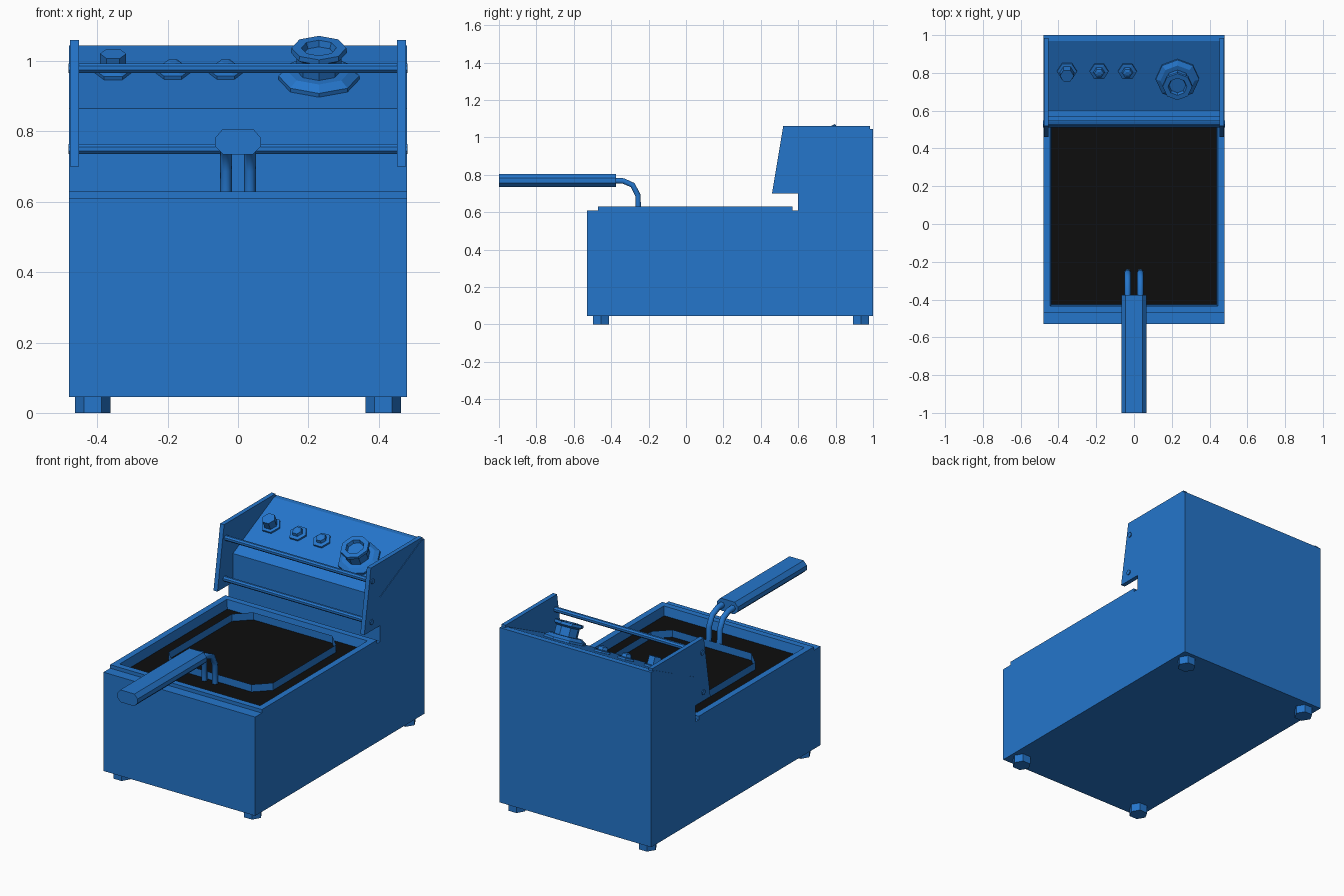
import bpy, bmesh, math
from mathutils import Matrix, Vector

if "Cube" in bpy.data.objects:
    bpy.data.objects.remove(bpy.data.objects["Cube"])


def material(name, rgb):
    m = bpy.data.materials.new(name)
    m.use_nodes = True
    m.diffuse_color = (*rgb, 1)
    m.node_tree.nodes["Principled BSDF"].inputs["Base Color"].default_value = (*rgb, 1)
    return m


BLUE = material("blue_metal", (0.018, 0.18, 0.6))
BLACK = material("black_oil", (0.004, 0.004, 0.004))


def finish(name, bm, recalc=True):
    if recalc:
        bmesh.ops.recalc_face_normals(bm, faces=bm.faces)
    me = bpy.data.meshes.new(name)
    bm.to_mesh(me)
    bm.free()
    me.materials.append(BLUE)
    me.materials.append(BLACK)
    ob = bpy.data.objects.new(name, me)
    bpy.context.collection.objects.link(ob)
    return ob


def extruded(points, direction):
    """Closed prism from an outline."""
    bm = bmesh.new()
    face = bm.faces.new([bm.verts.new(p) for p in points])
    new = bmesh.ops.extrude_face_region(bm, geom=[face], use_keep_orig=True)["geom"]
    bmesh.ops.translate(bm, vec=direction, verts=[v for v in new if isinstance(v, bmesh.types.BMVert)])
    bmesh.ops.recalc_face_normals(bm, faces=bm.faces)
    return bm


def side_profile(points, x0, x1):
    return extruded([(x0, y, z) for y, z in points], (x1 - x0, 0, 0))


def turned(name, profile, sides, frame):
    """Faceted turned part from (radius, height) pairs, capped at both ends."""
    bm = bmesh.new()
    rings = []
    for r, h in profile:
        angles = [2 * math.pi * i / sides for i in range(sides)]
        rings.append([bm.verts.new(frame @ Vector((r * math.cos(a), r * math.sin(a), h))) for a in angles])
    for low, high in zip(rings, rings[1:]):
        for i in range(sides):
            j = (i + 1) % sides
            bm.faces.new((low[i], low[j], high[j], high[i]))
    bm.faces.new(rings[0][::-1])
    bm.faces.new(rings[-1])
    return finish(name, bm)


# Housing with sloping control panel, and a tank sunk into the raised rim
RIM = 0.63
bm = side_profile([(-0.53, 0.045), (1, 0.045), (1, 1.045), (0.97, 1.045), (0.6, 0.865), (0.6, 0.61),
                   (0.57, 0.61), (0.57, RIM), (-0.47, RIM), (-0.47, 0.61), (-0.53, 0.61)], -0.48, 0.48)
top = [f for f in bm.faces if f.normal.z > 0.9 and abs(f.calc_center_median().z - RIM) < 0.001]
bmesh.ops.inset_individual(bm, faces=top, thickness=0.05)
bmesh.ops.inset_individual(bm, faces=top, thickness=0.013, depth=-0.05)
top[0].material_index = 1
finish("housing", bm, recalc=False)

# Side plates and the two rods between them
for side, x in (("right", -0.477), ("left", 0.452)):
    finish(side + "_plate", side_profile(
        [(0.46, 0.7), (0.65, 0.7), (0.985, 1.0), (0.985, 1.06), (0.52, 1.06)], x, x + 0.025))
for label, y, z in (("upper", 0.535, 0.98), ("lower", 0.525, 0.75)):
    turned(label + "_rod", [(0.015, -0.482), (0.015, 0.482)], 8,
           Matrix.Translation((0, y, z)) @ Matrix.Rotation(math.pi / 2, 4, "Y") @ Matrix.Rotation(math.pi / 8, 4, "Z"))

# Controls standing on the sloping panel
SLOPE = math.atan2(0.18, 0.37)


def on_panel(x, y):
    return Matrix.Translation((x, y, 0.865 + (y - 0.6) * math.tan(SLOPE))) @ Matrix.Rotation(SLOPE, 4, "X")


turned("power_button", [(0.053, -0.005), (0.053, 0.01), (0.037, 0.014), (0.037, 0.06)], 6, on_panel(-0.355, 0.81))
for label, x in (("first", -0.185), ("second", -0.035)):
    turned(label + "_indicator", [(0.05, -0.005), (0.05, 0.01), (0.03, 0.014), (0.026, 0.03), (0.012, 0.036)],
           6, on_panel(x, 0.81))
turned("thermostat_knob", [(0.115, -0.005), (0.115, 0.012), (0.09, 0.028), (0.064, 0.028), (0.064, 0.075),
                           (0.08, 0.085), (0.078, 0.1), (0.05, 0.1), (0.044, 0.082)], 8, on_panel(0.23, 0.77))

# Basket rim: hollow rectangle with cut corners
X, Y0, Y1, C = 0.33, -0.235, 0.495, 0.08
outline = [(X - C, Y0), (X, Y0 + C), (X, Y1 - C), (X - C, Y1),
           (C - X, Y1), (-X, Y1 - C), (-X, Y0 + C), (C - X, Y0)]
bm = bmesh.new()
face = bm.faces.new([bm.verts.new((x, y, 0.572)) for x, y in outline])
bmesh.ops.inset_individual(bm, faces=[face], thickness=0.032)
bmesh.ops.delete(bm, geom=[face], context="FACES_ONLY")
new = bmesh.ops.extrude_face_region(bm, geom=bm.faces[:], use_keep_orig=True)["geom"]
bmesh.ops.translate(bm, vec=(0, 0, 0.05), verts=[v for v in new if isinstance(v, bmesh.types.BMVert)])
finish("basket_rim", bm)

# Basket grip and its two bent wires
half = [(0.042, 0.735), (0.065, 0.757), (0.065, 0.782), (0.045, 0.805)]
grip = half + [(-x, z) for x, z in reversed(half)]
finish("basket_grip", extruded([(x, -1, z) for x, z in grip], (0, 0.625, 0)))
for side, x in (("right", -0.034), ("left", 0.034)):
    cu = bpy.data.curves.new(side + "_handle_wire", "CURVE")
    cu.dimensions = "3D"
    cu.bevel_depth = 0.017
    cu.bevel_resolution = 1
    cu.use_fill_caps = True
    path = [(-0.4, 0.77), (-0.335, 0.767), (-0.285, 0.745), (-0.257, 0.69), (-0.255, 0.575)]
    spline = cu.splines.new("POLY")
    spline.points.add(len(path) - 1)
    for point, (y, z) in zip(spline.points, path):
        point.co = (x, y, z, 1)
    cu.materials.append(BLUE)
    bpy.context.collection.objects.link(bpy.data.objects.new(side + "_handle_wire", cu))

# Feet
for side, x in (("right", -0.413), ("left", 0.413)):
    for end, y in (("front", -0.455), ("back", 0.935)):
        turned(f"{end}_{side}_foot", [(0.05, 0), (0.05, 0.05)], 6, Matrix.Translation((x, y, 0)))
